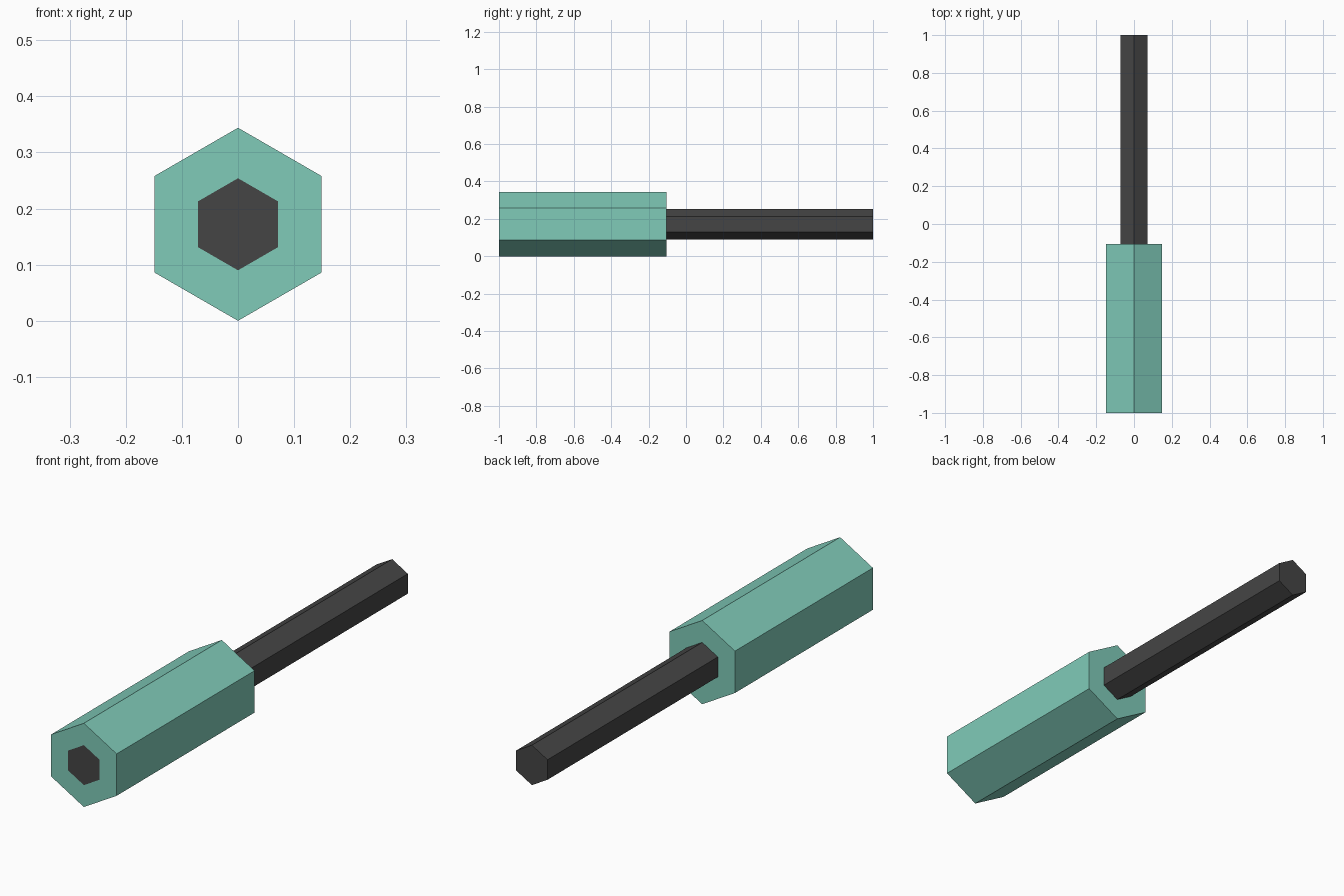
import bpy
import bmesh
import math

cube = bpy.data.objects.get("Cube")
if cube:
    bpy.data.objects.remove(cube, do_unlink=True)

SIDES = 6
GRIP_RADIUS = 0.172
ROD_RADIUS = 0.082
AXIS_Z = GRIP_RADIUS
FRONT, GRIP_BACK, ROD_BACK = -1.0, -0.105, 1.0


def make_material(name, colour):
    mat = bpy.data.materials.new(name)
    mat.use_nodes = True
    mat.diffuse_color = colour
    mat.node_tree.nodes["Principled BSDF"].inputs["Base Color"].default_value = colour
    return mat


def hexagon(bm, radius, y):
    """Ring of vertices around the long axis, with a corner at the top."""
    angles = [math.tau * i / SIDES for i in range(SIDES)]
    return [bm.verts.new((radius * math.sin(a), y, AXIS_Z + radius * math.cos(a)))
            for a in angles]


def bridge(bm, ring_a, ring_b):
    for i in range(SIDES):
        j = (i + 1) % SIDES
        bm.faces.new((ring_a[i], ring_a[j], ring_b[j], ring_b[i]))


def finish(bm, name, mat):
    bmesh.ops.recalc_face_normals(bm, faces=bm.faces)
    mesh = bpy.data.meshes.new(name)
    bm.to_mesh(mesh)
    bm.free()
    mesh.materials.append(mat)
    obj = bpy.data.objects.new(name, mesh)
    bpy.context.collection.objects.link(obj)
    return obj


teal = make_material("soft teal", (0.216, 0.597, 0.485, 1))
charcoal = make_material("charcoal", (0.06, 0.06, 0.06, 1))

# Hexagonal grip sleeve with a hexagonal bore
bm = bmesh.new()
rings = [hexagon(bm, GRIP_RADIUS, FRONT), hexagon(bm, GRIP_RADIUS, GRIP_BACK),
         hexagon(bm, ROD_RADIUS, GRIP_BACK), hexagon(bm, ROD_RADIUS, FRONT)]
for k in range(len(rings)):
    bridge(bm, rings[k], rings[(k + 1) % len(rings)])
finish(bm, "grip_sleeve", teal)

# Hexagonal rod running through the sleeve, flush at the front
bm = bmesh.new()
front, back = hexagon(bm, ROD_RADIUS, FRONT), hexagon(bm, ROD_RADIUS, ROD_BACK)
bridge(bm, front, back)
bm.faces.new(front)
bm.faces.new(back)
finish(bm, "hex_rod", charcoal)
